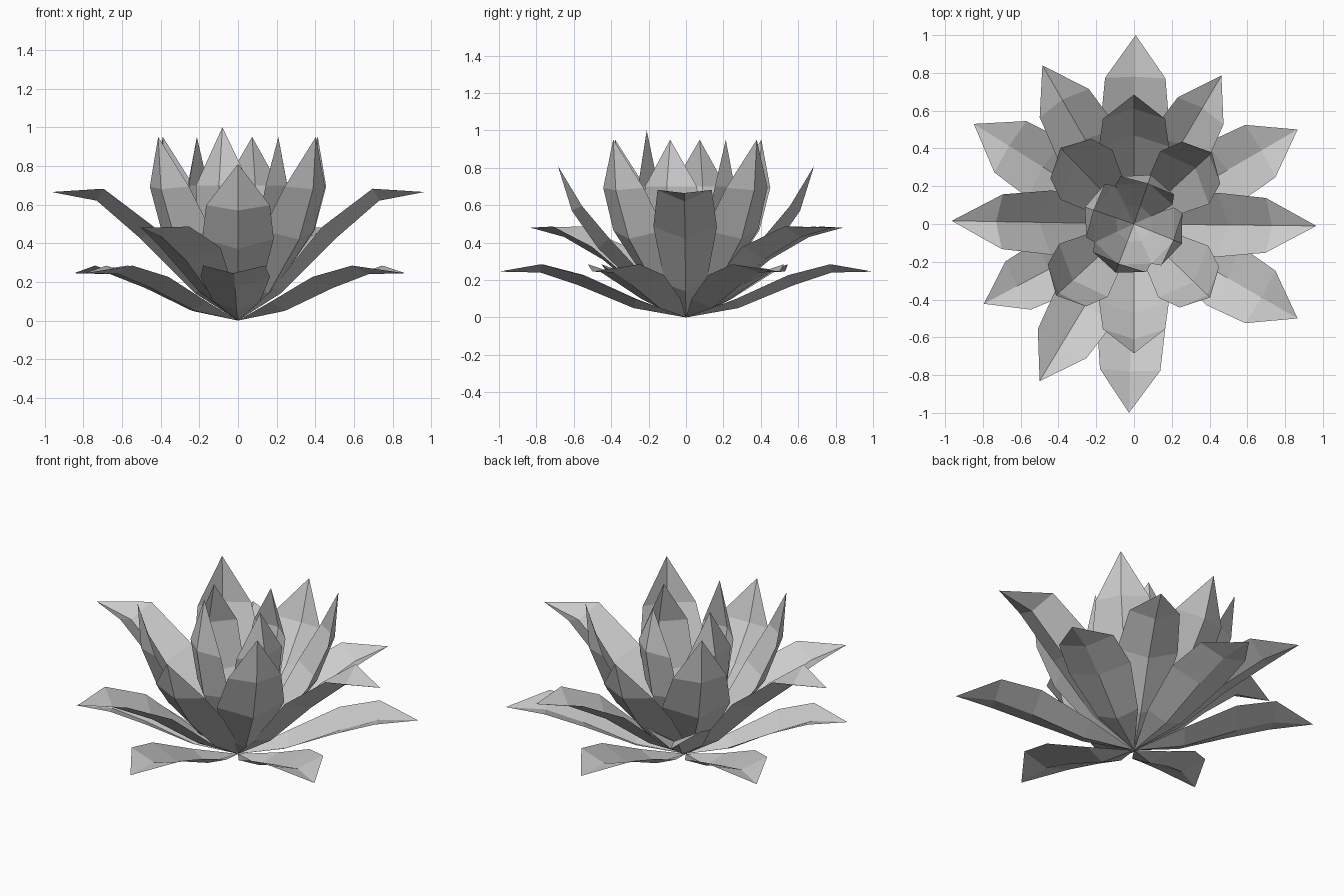
import bpy, bmesh
from math import radians, cos, sin, hypot

cube = bpy.data.objects.get("Cube")
if cube:
    bpy.data.objects.remove(cube, do_unlink=True)

grey = bpy.data.materials.new("petal_grey")
grey.use_nodes = True
colour = (0.6, 0.6, 0.6, 1)
grey.diffuse_color = colour
grey.node_tree.nodes["Principled BSDF"].inputs["Base Color"].default_value = colour


def petal(name, angle, profile, tip, scale=1.0):
    """Creased leaf: profile rows are (radius, height, half width, cup depth)."""
    a = radians(angle)
    out, side = (cos(a), sin(a)), (-sin(a), cos(a))
    bm = bmesh.new()

    def vert(r, z, s):
        r, s = r * scale, s * scale
        return bm.verts.new((out[0] * r + side[0] * s, out[1] * r + side[1] * s, z))

    # centre line from the root to the tip, used for the cupping direction
    line = [(0, 0)] + [row[:2] for row in profile] + [tip]
    root, end = vert(0, 0, 0), vert(*tip, 0)
    rows = []
    for i, (r, z, half, cup) in enumerate(profile):
        dr, dz = line[i + 2][0] - line[i][0], line[i + 2][1] - line[i][1]
        n = hypot(dr, dz)
        er, ez = r - cup * dz / n, z + cup * dr / n
        rows.append((vert(er, ez, -half), vert(r, z, 0), vert(er, ez, half)))
    for k in (0, 1):
        bm.faces.new((root, rows[0][k], rows[0][k + 1]))
        for lo, hi in zip(rows, rows[1:]):
            bm.faces.new((lo[k], hi[k], hi[k + 1], lo[k + 1]))
        bm.faces.new((rows[-1][k], end, rows[-1][k + 1]))
    mesh = bpy.data.meshes.new(name)
    bm.to_mesh(mesh)
    bm.free()
    mesh.materials.append(grey)
    bpy.context.collection.objects.link(bpy.data.objects.new(name, mesh))


# Centre-line profiles for each ring of petals
low = [(0.28, 0.05, 0.12, 0.05), (0.57, 0.17, 0.18, 0.06), (0.78, 0.24, 0.16, 0.045)]
spread = [(0.24, 0.11, 0.11, 0.05), (0.52, 0.31, 0.18, 0.08), (0.76, 0.43, 0.15, 0.06)]
wing = [(0.22, 0.14, 0.11, 0.05), (0.50, 0.42, 0.17, 0.09), (0.73, 0.62, 0.145, 0.07)]
upright = [(0.22, 0.13, 0.12, 0.06), (0.47, 0.37, 0.185, 0.08), (0.61, 0.57, 0.165, 0.06)]
bowl = [(0.22, 0.14, 0.11, 0.06), (0.44, 0.42, 0.19, 0.09), (0.54, 0.68, 0.15, 0.06)]
heart = [(0.10, 0.14, 0.08, 0.04), (0.23, 0.42, 0.16, 0.07), (0.275, 0.70, 0.15, 0.06)]

# Lowest ring: six flat petals
for i, angle in enumerate((30, 89.5, 148, 208, 268.5, 330)):
    petal(f"low_petal_{i + 1}", angle, low, (1.0, 0.245), 0.9 if i == 3 else 1.0)

# Second ring: spreading petals, with an open gap on one side
for i, angle in enumerate((59.5, 120, 239)):
    petal(f"spread_petal_{i + 1}", angle, spread, (0.97, 0.48), 0.94 if i == 0 else 1.0)

# Side wings and front/back upright petals
for i, angle in enumerate((-0.6, 179)):
    petal(f"wing_petal_{i + 1}", angle, wing, (0.965, 0.665))
for i, angle in enumerate((90, 270)):
    petal(f"upright_petal_{i + 1}", angle, upright, (0.685, 0.81))

# Bowl of four diagonal petals
for i, angle in enumerate((42.5, 134, 222.5, 316)):
    petal(f"bowl_petal_{i + 1}", angle, bowl, (0.56, 0.95))

# Closed heart of four petals, one slightly taller
for i, angle in enumerate((71, 161, 249, 338)):
    petal(f"heart_petal_{i + 1}", angle, heart, (0.225, 1.0 if i == 2 else 0.95))
